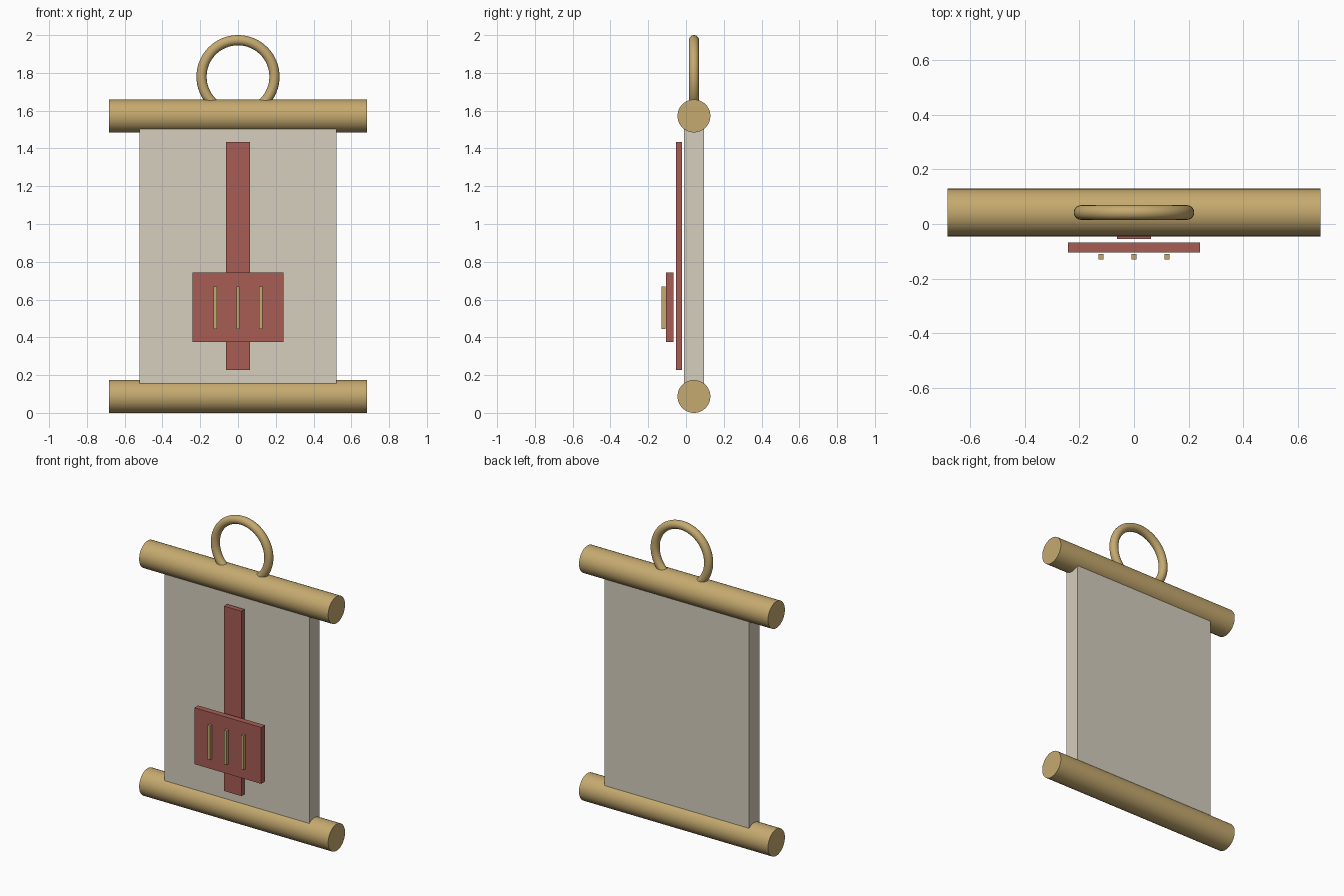
import bpy
from math import pi, radians

if "Cube" in bpy.data.objects:
    bpy.data.objects.remove(bpy.data.objects["Cube"])


def material(name, rgb):
    m = bpy.data.materials.new(name)
    m.diffuse_color = (*rgb, 1)
    m.use_nodes = True
    m.node_tree.nodes["Principled BSDF"].inputs["Base Color"].default_value = m.diffuse_color
    return m


BRASS = material("brass", (0.56, 0.40, 0.16))
CLOTH = material("cloth", (0.67, 0.62, 0.51))
RED = material("red", (0.39, 0.11, 0.09))


def finish(name, mat, smooth=False):
    ob = bpy.context.object
    ob.name = name
    ob.data.materials.append(mat)
    if smooth:
        bpy.ops.object.shade_smooth_by_angle(angle=radians(40))
    return ob


def box(name, mat, x, y, z):
    """Box from (min, max) ranges on each axis."""
    bpy.ops.mesh.primitive_cube_add(size=1, location=[(a + b) / 2 for a, b in (x, y, z)])
    bpy.context.object.scale = [b - a for a, b in (x, y, z)]
    bpy.ops.object.transform_apply(location=False, rotation=False, scale=True)
    return finish(name, mat)


DEPTH = 0.042   # y of the rod axes
ROD_R = 0.087
ROD_Z = (ROD_R, 1.572)

# Top and bottom rods
for name, z in zip(("bottom_rod", "top_rod"), ROD_Z):
    bpy.ops.mesh.primitive_cylinder_add(vertices=48, radius=ROD_R, depth=1.364,
                                        location=(0, DEPTH, z), rotation=(0, pi / 2, 0))
    finish(name, BRASS, True)

# Hanging ring, its lower part sunk in the top rod
bpy.ops.mesh.primitive_torus_add(major_segments=64, minor_segments=20,
                                 major_radius=0.193, minor_radius=0.027,
                                 location=(0, DEPTH, 1.78), rotation=(pi / 2, 0, 0))
finish("hanging_ring", BRASS, True)

# Banner panel, running into both rods
box("banner_panel", CLOTH, (-0.522, 0.522), (-0.011, 0.095), ROD_Z)

# Strap, plate and three bars floating in front of the panel
box("strap", RED, (-0.063, 0.063), (-0.054, -0.022), (0.228, 1.434))
box("plate", RED, (-0.241, 0.241), (-0.105, -0.067), (0.375, 0.743))
for i in (-1, 0, 1):
    box(f"plate_bar_{i + 2}", BRASS, (i * 0.121 - 0.009, i * 0.121 + 0.009),
        (-0.129, -0.109), (0.445, 0.668))
